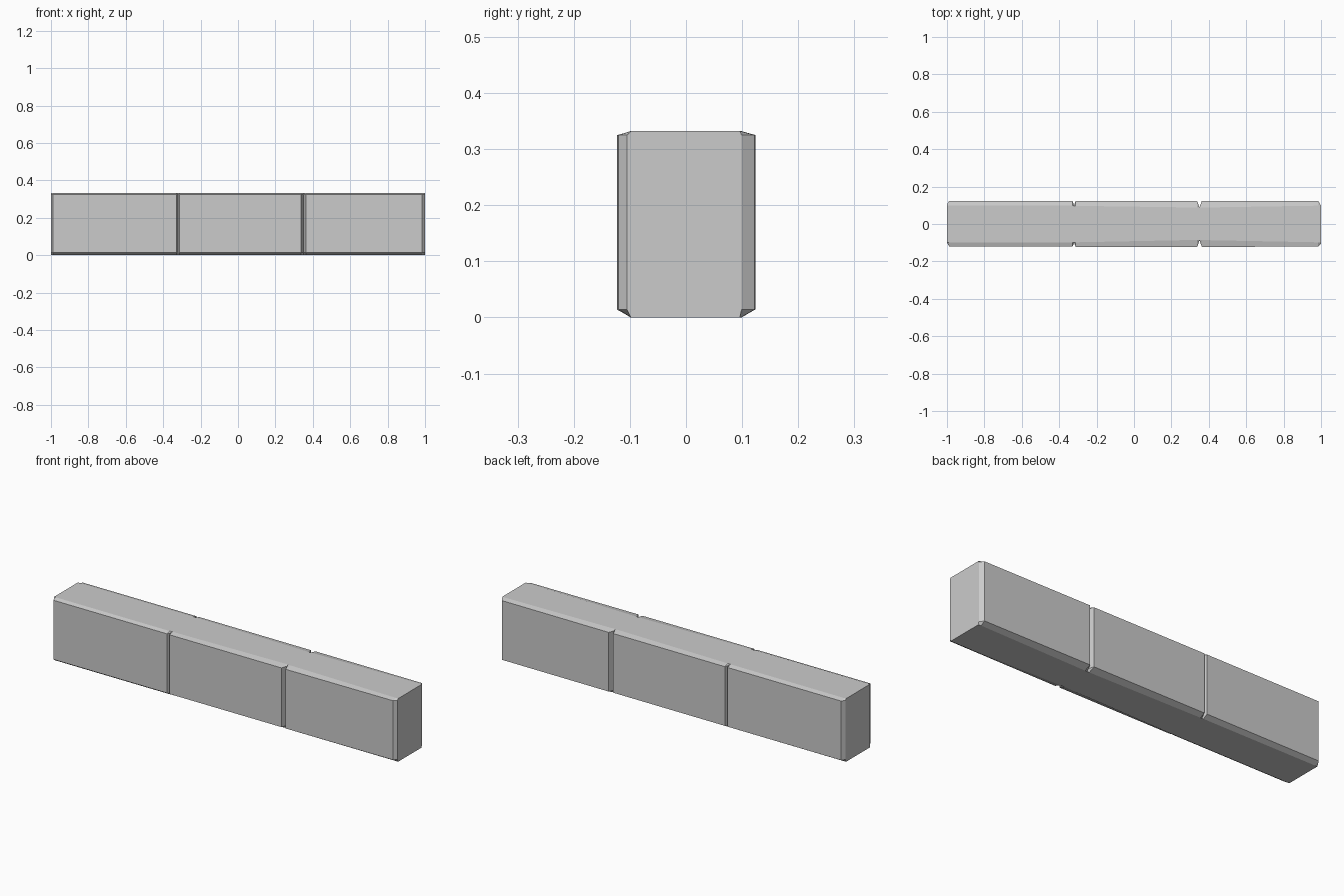
import bpy, bmesh

if "Cube" in bpy.data.objects:
    bpy.data.objects.remove(bpy.data.objects["Cube"])

# Stations along the kerb: x, front side, front top edge, back top edge, back side
STATIONS = [
    (-1.00, -0.100, -0.098, 0.098, 0.105),
    (-0.988, -0.120, -0.099, 0.099, 0.123),
    (-0.328, -0.120, -0.099, 0.098, 0.123),
    (-0.320, -0.100, -0.098, 0.097, 0.099),   # first V groove
    (-0.312, -0.122, -0.098, 0.097, 0.123),
    (0.338, -0.122, -0.085, 0.088, 0.122),
    (0.350, -0.087, -0.085, 0.087, 0.089),    # second V groove
    (0.363, -0.123, -0.086, 0.088, 0.124),
    (0.985, -0.120, -0.098, 0.098, 0.122),
    (1.00, -0.105, -0.098, 0.096, 0.099),
]
Z_BOTTOM, Z_LOW, Z_HIGH, Z_TOP = 0.0, 0.014, 0.325, 0.332


def section(bm, x, front, front_in, back_in, back):
    ring = [(front_in, Z_BOTTOM), (back_in, Z_BOTTOM), (back, Z_LOW), (back, Z_HIGH),
            (back_in, Z_TOP), (front_in, Z_TOP), (front, Z_HIGH), (front, Z_LOW)]
    return [bm.verts.new((x, y, z)) for y, z in ring]


# Loft chamfered sections into one closed block
bm = bmesh.new()
rings = [section(bm, *s) for s in STATIONS]
for a, b in zip(rings, rings[1:]):
    for i in range(8):
        j = (i + 1) % 8
        bm.faces.new((a[i], a[j], b[j], b[i]))
bm.faces.new(rings[0])
bm.faces.new(rings[-1])
bmesh.ops.recalc_face_normals(bm, faces=bm.faces)

mesh = bpy.data.meshes.new("stone_kerb")
bm.to_mesh(mesh)
bm.free()
bpy.context.collection.objects.link(bpy.data.objects.new("stone_kerb", mesh))
